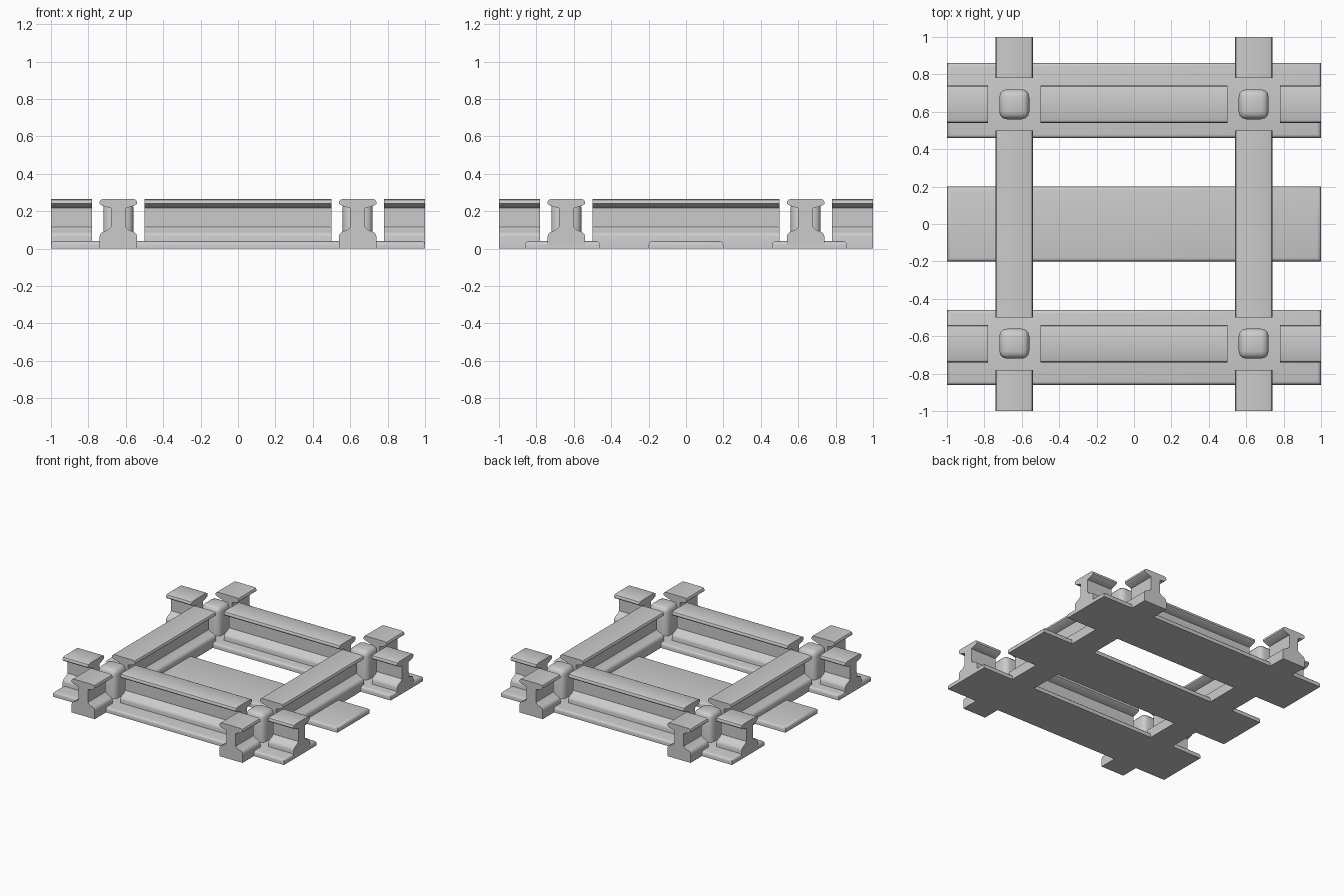
import bpy, bmesh, math
from mathutils import Matrix

if "Cube" in bpy.data.objects:
    bpy.data.objects.remove(bpy.data.objects["Cube"])

steel = bpy.data.materials.new("plain_grey")
steel.diffuse_color = (0.6, 0.6, 0.6, 1)
steel.use_nodes = True
steel.node_tree.nodes["Principled BSDF"].inputs["Base Color"].default_value = steel.diffuse_color


def finish(name, bm):
    bmesh.ops.recalc_face_normals(bm, faces=bm.faces)
    me = bpy.data.meshes.new(name)
    bm.to_mesh(me)
    bm.free()
    me.materials.append(steel)
    ob = bpy.data.objects.new(name, me)
    bpy.context.collection.objects.link(ob)
    bpy.ops.object.select_all(action='DESELECT')
    ob.select_set(True)
    bpy.context.view_layer.objects.active = ob
    bpy.ops.object.shade_smooth_by_angle(angle=math.radians(35))
    return ob


def rounded_block(name, cx, cy, sx, sy, h, r, seg, uprights):
    """Block on the ground with rounded top edges and, if wanted, upright edges."""
    bm = bmesh.new()
    bmesh.ops.create_cube(bm, size=1)
    for v in bm.verts:
        v.co = (cx + v.co.x * sx, cy + v.co.y * sy, (v.co.z + 0.5) * h)
    edges = []
    for e in bm.edges:
        zs = [v.co.z for v in e.verts]
        if min(zs) > h * 0.9 or (uprights and max(zs) - min(zs) > h * 0.9):
            edges.append(e)
    bmesh.ops.bevel(bm, geom=edges, offset=r, segments=seg, profile=0.5, affect='EDGES')
    return finish(name, bm)


# half rail section (offset, height), bottom to top
HALF = [(0.1, 0), (0.1, 0.065), (0.095, 0.08), (0.083, 0.089), (0.055, 0.1),
        (0.04, 0.115), (0.04, 0.216), (0.088, 0.23), (0.1, 0.24), (0.1, 0.25),
        (0.094, 0.26), (0.082, 0.265)]
SECTION = HALF + [(-y, z) for y, z in reversed(HALF)]


def rail(name, a, b, offset, turn):
    bm = bmesh.new()
    f = bm.faces.new([bm.verts.new((a, offset + y, z)) for y, z in SECTION])
    new = bmesh.ops.extrude_face_region(bm, geom=[f])["geom"]
    bmesh.ops.translate(bm, vec=(b - a, 0, 0),
                        verts=[g for g in new if isinstance(g, bmesh.types.BMVert)])
    if turn:
        bmesh.ops.transform(bm, matrix=Matrix.Rotation(math.pi / 2, 4, 'Z'), verts=bm.verts)
    return finish(name, bm)


# flat sleepers
for name, y in (("front", -0.66), ("middle", 0), ("back", 0.66)):
    rounded_block(name + "_sleeper", 0, y, 2, 0.4, 0.04, 0.02, 3, False)

# crossing rails, each cut into a long middle and two short ends
for turn, way in ((False, "cross"), (True, "long")):
    for s in (-1, 1):
        for part, a, b in (("start", -1, -0.78), ("middle", -0.5, 0.5), ("end", 0.78, 1)):
            rail(f"{way}_rail_{part}", a, b, s * 0.64, turn)

# rounded posts in the crossing gaps
for sx in (-1, 1):
    for sy in (-1, 1):
        rounded_block("crossing_post", sx * 0.64, sy * 0.64, 0.16, 0.16, 0.262, 0.04, 3, True)
